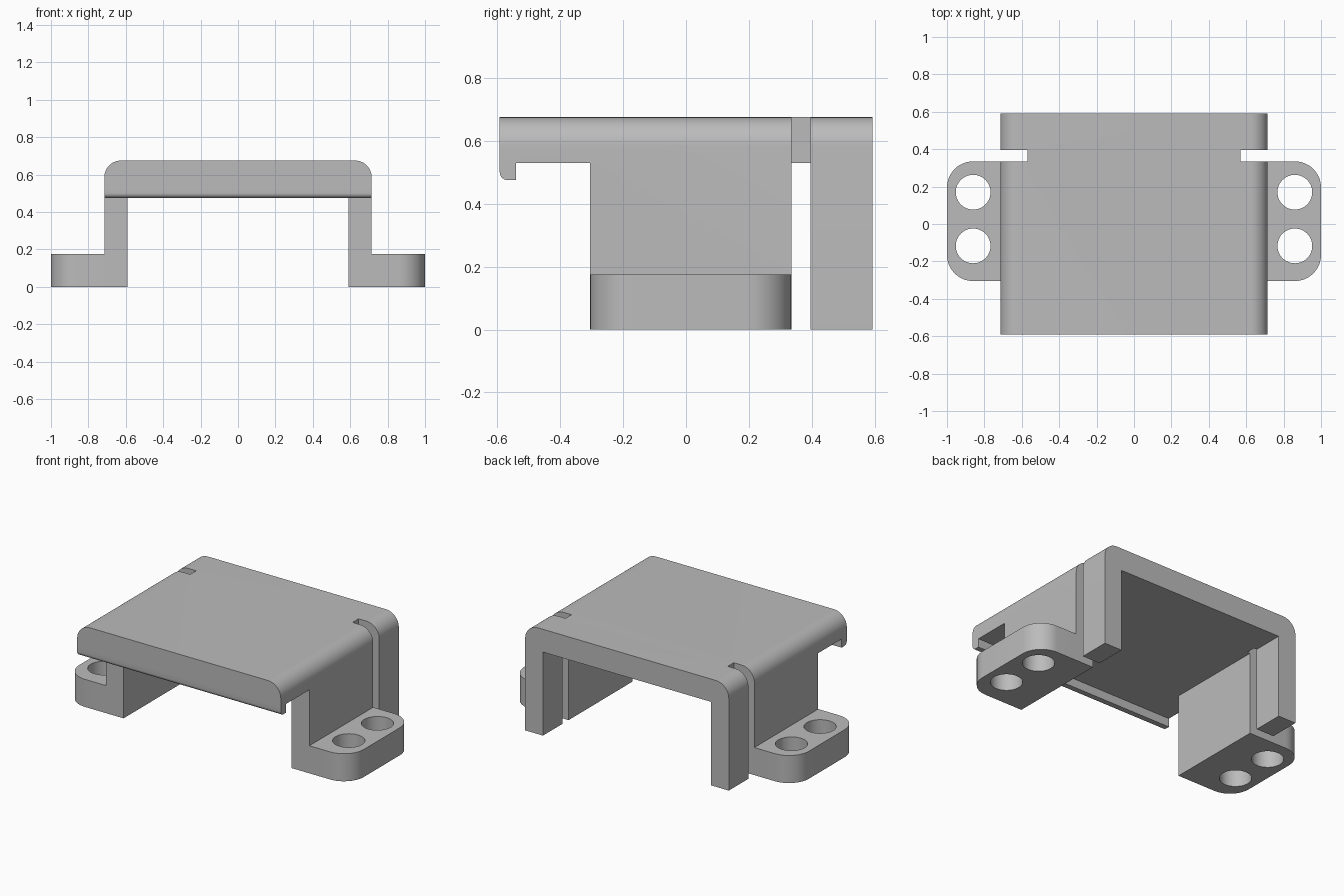
import bpy, bmesh
from math import cos, sin, radians
from mathutils import Vector

old = bpy.data.objects.get("Cube")
if old:
    bpy.data.objects.remove(old, do_unlink=True)

grey = bpy.data.materials.new("plain grey")
grey.use_nodes = True
colour = (0.5, 0.5, 0.5, 1)
grey.diffuse_color = colour
grey.node_tree.nodes["Principled BSDF"].inputs["Base Color"].default_value = colour

# Main dimensions
HALF_W, INNER_W, TOP, UNDER = 0.715, 0.59, 0.675, 0.53
FRONT, BACK = -0.592, 0.592
LEG_FRONT, LEG_BACK, SLOT_BACK = -0.305, 0.335, 0.395


def arc(cx, cy, r, start, end, steps=12):
    angles = [radians(start + (end - start) * i / steps) for i in range(steps + 1)]
    return [(cx + r * cos(a), cy + r * sin(a)) for a in angles]


def prism(name, points, axis, low, high):
    """Extrude a flat outline along one axis."""
    place = {"X": lambda p: (low, p[0], p[1]),
             "Y": lambda p: (p[0], low, p[1]),
             "Z": lambda p: (p[0], p[1], low)}[axis]
    bm = bmesh.new()
    face = bm.faces.new([bm.verts.new(place(p)) for p in points])
    moved = bmesh.ops.extrude_face_region(bm, geom=[face], use_keep_orig=True)["geom"]
    shift = Vector([high - low if a == axis else 0 for a in "XYZ"])
    bmesh.ops.translate(bm, vec=shift,
                        verts=[g for g in moved if isinstance(g, bmesh.types.BMVert)])
    bmesh.ops.recalc_face_normals(bm, faces=bm.faces)
    mesh = bpy.data.meshes.new(name)
    bm.to_mesh(mesh)
    bm.free()
    mesh.materials.append(grey)
    obj = bpy.data.objects.new(name, mesh)
    bpy.context.collection.objects.link(obj)
    return obj


def rect(a0, a1, b0, b1):
    return [(a0, b0), (a1, b0), (a1, b1), (a0, b1)]


def combine(target, other, operation):
    mod = target.modifiers.new(operation.lower(), "BOOLEAN")
    mod.operation, mod.object, mod.solver = operation, other, "EXACT"
    bpy.context.view_layer.objects.active = target
    bpy.ops.object.modifier_apply(modifier=mod.name)
    bpy.data.objects.remove(other, do_unlink=True)


# Arched cover with rounded shoulders
R = 0.09
profile = ([(INNER_W, UNDER), (INNER_W, 0), (HALF_W, 0)]
           + arc(HALF_W - R, TOP - R, R, 0, 90)
           + arc(R - HALF_W, TOP - R, R, 90, 180)
           + [(-HALF_W, 0), (-INNER_W, 0), (-INNER_W, UNDER)])
cover = prism("bracket_cover", profile, "Y", FRONT, BACK)

# Open the sides under the front overhang
combine(cover, prism("front_cutter", rect(FRONT - 0.1, LEG_FRONT, -0.1, UNDER),
                     "X", -0.8, 0.8), "DIFFERENCE")

# Hooked lip along the front edge
lip_r = 0.025
lip = ([(FRONT, 0.56)] + arc(FRONT + lip_r, 0.475 + lip_r, lip_r, 180, 270, 6)
       + [(-0.54, 0.475), (-0.54, 0.56)])
combine(cover, prism("front_lip", lip, "X", -HALF_W, HALF_W), "UNION")

for side in (-1, 1):
    # Slot that separates the rear leg
    xs = sorted((side * 0.57, side * 0.8))
    combine(cover, prism("slot_cutter", rect(*xs, LEG_BACK, SLOT_BACK),
                         "Z", -0.1, 0.8), "DIFFERENCE")

    # Mounting foot with rounded outer corners
    r = 0.14
    foot = ([(0.65, LEG_FRONT)] + arc(1 - r, LEG_FRONT + r, r, -90, 0)
            + arc(1 - r, LEG_BACK - r, r, 0, 90) + [(0.65, LEG_BACK)])
    combine(cover, prism("mounting_foot", [(side * x, y) for x, y in foot],
                         "Z", 0, 0.175), "UNION")

    # Pair of screw holes
    for y in (-0.117, 0.17):
        hole = arc(side * 0.86, y, 0.093, 0, 360, 48)[:-1]
        combine(cover, prism("hole_cutter", hole, "Z", -0.1, 0.3), "DIFFERENCE")

bpy.ops.object.select_all(action="DESELECT")
cover.select_set(True)
bpy.context.view_layer.objects.active = cover
bpy.ops.object.shade_smooth_by_angle(angle=radians(30))
